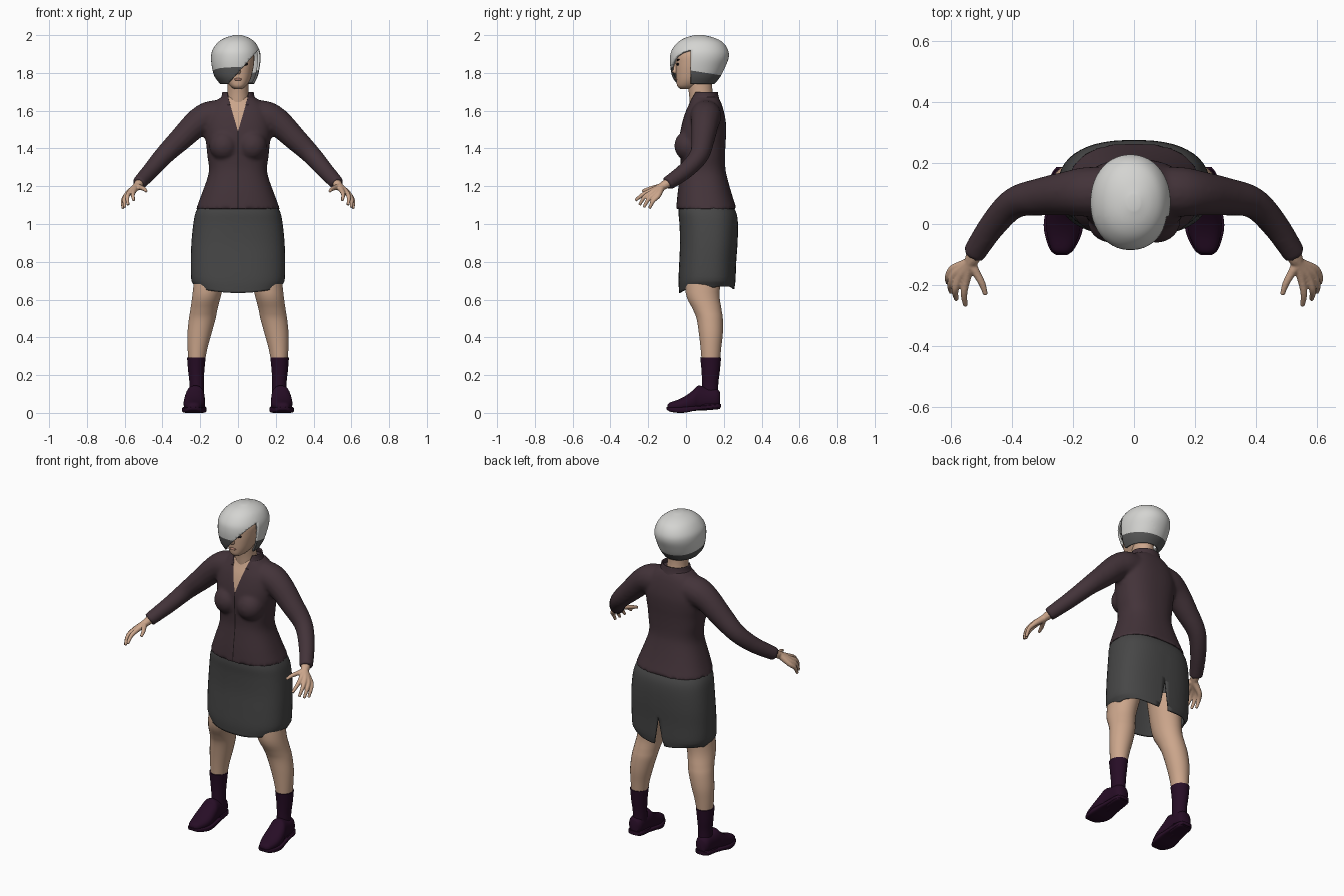
import bpy, bmesh, math
from mathutils import Vector

if "Cube" in bpy.data.objects:
    bpy.data.objects.remove(bpy.data.objects["Cube"])


def material(name, rgb):
    m = bpy.data.materials.new(name)
    m.diffuse_color = (*rgb, 1)
    m.use_nodes = True
    m.node_tree.nodes["Principled BSDF"].inputs["Base Color"].default_value = m.diffuse_color
    return m


SKIN = material("skin", (0.60, 0.38, 0.26))
JACKET = material("plum_cloth", (0.056, 0.033, 0.041))
SKIRT = material("grey_cloth", (0.062, 0.062, 0.062))
SHOE = material("dark_purple", (0.020, 0.004, 0.019))
HAIR = material("silver_hair", (0.66, 0.66, 0.64))
UNDER = material("dark_grey_hair", (0.095, 0.095, 0.095))
DARK = material("near_black", (0.012, 0.008, 0.009))
LIP = material("lip", (0.40, 0.20, 0.15))


def shade(me):
    me.shade_smooth()
    me.set_sharp_from_angle(angle=math.radians(50))


def finish(name, bm, *mats):
    me = bpy.data.meshes.new(name)
    bmesh.ops.recalc_face_normals(bm, faces=bm.faces)
    bm.to_mesh(me)
    bm.free()
    for m in mats:
        me.materials.append(m)
    shade(me)
    ob = bpy.data.objects.new(name, me)
    bpy.context.collection.objects.link(ob)
    return ob


def smooth_rows(rows, steps):
    """Catmull-Rom interpolation of tuples."""
    out = []
    for i in range(len(rows) - 1):
        p0, p1, p2 = rows[max(i - 1, 0)], rows[i], rows[i + 1]
        p3 = rows[min(i + 2, len(rows) - 1)]
        for k in range(steps):
            t = k / steps
            out.append([0.5 * (2 * b + (c - a) * t + (2 * a - 5 * b + 4 * c - d) * t * t
                               + (3 * b - a - 3 * c + d) * t ** 3)
                        for a, b, c, d in zip(p0, p1, p2, p3)])
    return out + [list(rows[-1])]


def skin_rings(rings, caps):
    bm = bmesh.new()
    vs = [[bm.verts.new(p) for p in r] for r in rings]
    n = len(vs[0])
    for a, b in zip(vs, vs[1:]):
        for i in range(n):
            bm.faces.new((a[i], a[(i + 1) % n], b[(i + 1) % n], b[i]))
    if caps[0]:
        bm.faces.new(vs[0])
    if caps[1]:
        bm.faces.new(vs[-1])
    return bm


def loft(name, rows, mat, n=28, p=2.3, axis="z", caps=(1, 1), steps=4):
    """Rows are (position, x min, x max, other min, other max)."""
    rings = []
    for t, a0, a1, b0, b1 in smooth_rows(rows, steps):
        ring = []
        for i in range(n):
            w = 2 * math.pi * (i + 0.5) / n
            c, s = math.cos(w), math.sin(w)
            a = (a0 + a1) / 2 + (a1 - a0) / 2 * math.copysign(abs(c) ** (2 / p), c)
            b = (b0 + b1) / 2 + (b1 - b0) / 2 * math.copysign(abs(s) ** (2 / p), s)
            ring.append((a, b, t) if axis == "z" else (a, t, b))
        rings.append(ring)
    return finish(name, skin_rings(rings, caps), mat)


def sym(rows):
    return [(z, -w, w, f, b) for z, w, f, b in rows]


def tube(name, pts, mat, n=16, steps=5):
    """Points are (x, y, z, radius)."""
    rows = smooth_rows(pts, steps)
    rings = []
    for i, r in enumerate(rows):
        d = Vector(rows[min(i + 1, len(rows) - 1)][:3]) - Vector(rows[max(i - 1, 0)][:3])
        u = d.cross(Vector((0.5, 0.5, 0.7))).normalized()
        v = d.cross(u).normalized()
        rings.append([Vector(r[:3]) + r[3] * (u * math.cos(2 * math.pi * k / n)
                      + v * math.sin(2 * math.pi * k / n)) for k in range(n)])
    return finish(name, skin_rings(rings, (1, 1)), mat)


def ball(name, loc, size, mat, tilt=0):
    bm = bmesh.new()
    bmesh.ops.create_uvsphere(bm, u_segments=20, v_segments=12, radius=1)
    ob = finish(name, bm, mat)
    ob.location, ob.scale, ob.rotation_euler = loc, size, (0, tilt, 0)
    return ob


def mirror(ob):
    ob.modifiers.new("mirror", "MIRROR")
    return ob


def solid(ob, t):
    m = ob.modifiers.new("thickness", "SOLIDIFY")
    m.thickness, m.offset = t, -1


def evaluated(ob):
    dg = bpy.context.evaluated_depsgraph_get()
    return bpy.data.meshes.new_from_object(ob.evaluated_get(dg))


def fuse(name, parts, mat, voxel, rounds):
    """Blend closed parts into a single smooth surface."""
    bm = bmesh.new()
    for ob in parts:
        me = evaluated(ob)
        me.transform(ob.matrix_world)
        bm.from_mesh(me)
    for ob in parts:
        bpy.data.objects.remove(ob)
    ob = finish(name, bm, mat)
    r = ob.modifiers.new("blend", "REMESH")
    r.mode, r.voxel_size = "VOXEL", voxel
    s = ob.modifiers.new("relax", "SMOOTH")
    s.iterations = rounds
    me = evaluated(ob)
    ob.modifiers.clear()
    ob.data = me
    me.materials.clear()
    me.materials.append(mat)
    shade(me)
    return ob


def carve(ob, planes, drop=None, paint=None, mats=()):
    """Split along planes, then delete or recolour faces by a rule."""
    bm = bmesh.new()
    bm.from_mesh(ob.data)
    for co, no in planes:
        bmesh.ops.bisect_plane(bm, geom=bm.verts[:] + bm.edges[:] + bm.faces[:],
                               dist=1e-5, plane_co=co, plane_no=no)
    if drop:
        gone = [f for f in bm.faces if drop(f.calc_center_median())]
        bmesh.ops.delete(bm, geom=gone, context="FACES")
    for m in mats:
        ob.data.materials.append(m)
    for f in bm.faces:
        f.material_index = paint(f.calc_center_median()) if paint else 0
    bm.to_mesh(ob.data)
    bm.free()
    shade(ob.data)


# jacket: torso, bust and sleeves blended together
torso = loft("torso", sym([
    (1.08, .222, -.052, .268), (1.16, .192, -.045, .242), (1.25, .16, -.033, .217),
    (1.30, .154, -.028, .208), (1.36, .162, -.03, .207), (1.42, .168, -.033, .209),
    (1.47, .176, -.033, .212), (1.53, .178, -.022, .212), (1.59, .165, -.004, .202),
    (1.64, .13, .018, .187), (1.675, .085, .03, .168)]), JACKET, n=40, p=2.4)
bust = mirror(ball("bust", (.075, .012, 1.415), (.078, .074, .08), JACKET))
bust.modifiers["mirror"].mirror_object = torso
sleeve = mirror(tube("sleeve", [
    (.10, .105, 1.575, .083), (.16, .105, 1.565, .082), (.22, .10, 1.53, .073),
    (.30, .09, 1.453, .063), (.39, .07, 1.365, .052), (.46, 0, 1.285, .045),
    (.527, -.10, 1.212, .038)], JACKET))
bpy.context.view_layer.update()
jacket = fuse("jacket", [torso, bust, sleeve], JACKET, .01, 5)

# open neckline and centre seam
V = .29
NECKLINE = [((0, 0, 1.49), (s, 0, -V)) for s in (1, -1)]
carve(jacket, NECKLINE + [((s * .0025, 0, 0), (1, 0, 0)) for s in (1, -1)],
      paint=lambda c: 1 if c.y < .09 and abs(c.x) < V * (c.z - 1.49)
      else 2 if c.y < .05 and abs(c.x) < .0025 else 0, mats=(SKIN, DARK))
collar = loft("collar", [(1.63, -.122, .122, .008, .187), (1.67, -.09, .09, .02, .174),
                         (1.70, -.083, .083, .028, .168)], JACKET, n=40, p=2, caps=(0, 0))
carve(collar, NECKLINE, drop=lambda c: c.y < .08 and abs(c.x) < V * (c.z - 1.49))
solid(collar, .008)

# skirt with back slit and curved hem
skirt = loft("skirt", sym([
    (.635, .226, -.036, .256), (.70, .247, -.04, .262), (.80, .25, -.036, .266),
    (.90, .247, -.032, .273), (1.0, .237, -.035, .275), (1.06, .225, -.04, .266),
    (1.11, .200, -.035, .238)]), SKIRT, n=48, p=2.5, caps=(0, 1))
carve(skirt, [((0, 0, .83), (s, 0, .176)) for s in (1, -1)],
      drop=lambda c: c.y > .15 and abs(c.x) < .176 * (.83 - c.z))
for v in skirt.data.vertices:
    if v.co.z < .70:
        lift = .03 * (v.co.x / .23) ** 2 + (.02 if v.co.y > .15 else 0)
        v.co.z += min(lift, .035) * (.70 - v.co.z) / .065
solid(skirt, .008)

# legs, socks, shoes
mirror(loft("legs", [
    (.82, .04, .222, .0, .20), (.64, .085, .24, -.003, .178), (.55, .108, .252, .035, .188),
    (.50, .118, .26, .055, .195), (.42, .14, .268, .068, .195),
    (.34, .162, .267, .077, .186), (.26, .177, .262, .084, .178)], SKIN, p=2))
mirror(loft("socks", [
    (.292, .171, .270, .075, .186), (.22, .178, .264, .082, .179),
    (.15, .181, .257, .084, .171), (.05, .18, .258, .08, .17)], SHOE, p=2))
mirror(loft("shoe_uppers", [
    (-.098, .222, .252, .02, .042), (-.085, .203, .270, .012, .055),
    (-.04, .182, .284, .008, .071), (0, .174, .288, .008, .092),
    (.04, .175, .284, .01, .122), (.065, .177, .277, .012, .145),
    (.11, .179, .272, .015, .135), (.16, .182, .267, .025, .128),
    (.18, .195, .253, .035, .11)], SHOE, p=2.3, axis="y"))
mirror(loft("soles", [
    (-.102, .22, .254, .018, .03), (-.085, .198, .275, .007, .03),
    (-.04, .174, .291, .0, .03), (0, .166, .296, .002, .033),
    (.05, .169, .288, .012, .036), (.10, .173, .279, .018, .04),
    (.16, .178, .272, .024, .046), (.186, .195, .255, .028, .048)],
    SHOE, p=5, axis="y"))
mirror(loft("shoe_heels", [(.085, .178, .272, .012, .05), (.16, .181, .268, .018, .05),
                           (.18, .196, .253, .022, .05)], SHOE, p=5, axis="y"))

# hands: each finger runs from the wrist so that they form the palm
WRIST = (.515, -.08, 1.225, .026)
FINGERS = [((.549, -.18, 1.178), (.557, -.228, 1.156), (.552, -.268, 1.125)),
           ((.570, -.173, 1.172), (.586, -.218, 1.145), (.582, -.246, 1.10)),
           ((.584, -.162, 1.162), (.601, -.198, 1.132), (.599, -.224, 1.087)),
           ((.592, -.147, 1.150), (.609, -.174, 1.122), (.609, -.194, 1.082)),
           ((.520, -.155, 1.195), (.498, -.195, 1.186), (.486, -.232, 1.174))]
fingers = [tube("finger", [WRIST, (.535, -.125, 1.2, .021), (*a, .0145), (*b, .0115), (*c, .008)],
                SKIN, n=10) for a, b, c in FINGERS]
mirror(fuse("hands", fingers, SKIN, .004, 3))

# neck, head and face
loft("neck", [(1.56, -.07, .07, .03, .15), (1.64, -.062, .062, .02, .15),
              (1.70, -.056, .056, .014, .14), (1.78, -.056, .056, .0, .14)], SKIN, p=2)
loft("head", sym([
    (1.715, .02, -.03, .03), (1.73, .042, -.046, .07), (1.76, .063, -.051, .12),
    (1.80, .076, -.053, .15), (1.85, .085, -.053, .18), (1.90, .085, -.045, .19),
    (1.95, .06, .0, .15)]), SKIN, n=36)
loft("nose", sym([(1.793, .010, -.056, -.03), (1.808, .015, -.076, -.03),
                  (1.83, .011, -.067, -.03), (1.862, .007, -.053, -.03)]), SKIN, n=14, p=2)
ball("lips", (0, -.050, 1.766), (.021, .008, .007), LIP)
for s in (1, -1):
    ball("eye", (s * .037, -.043, 1.846), (.017, .008, .007), DARK, -s * .1)
    ball("brow", (s * .040, -.041, 1.868), (.022, .008, .004), DARK, -s * .2)

# bob haircut swept over one side of the face, darker undercut
hair = loft("hair", [
    (1.742, -.095, .085, -.056, .152), (1.78, -.124, .104, -.073, .182),
    (1.83, -.138, .115, -.083, .207), (1.88, -.143, .12, -.085, .226),
    (1.92, -.136, .114, -.076, .223), (1.96, -.108, .092, -.046, .197),
    (1.985, -.07, .06, -.006, .152), (2.0, -.02, .02, .045, .095)],
    HAIR, n=48, p=2.1, caps=(0, 1), steps=5)
carve(hair, [((0, .025, 0), (0, 1, 0)), ((-.04, 0, 1.755), (-1.13, 0, 1)),
             ((0, 0, 1.817), (0, .16, 1))],
      drop=lambda c: c.y < .025 and c.z - 1.755 < 1.13 * (c.x + .04),
      paint=lambda c: 1 if c.z < 1.817 - .16 * c.y else 0, mats=(UNDER,))
solid(hair, .012)
